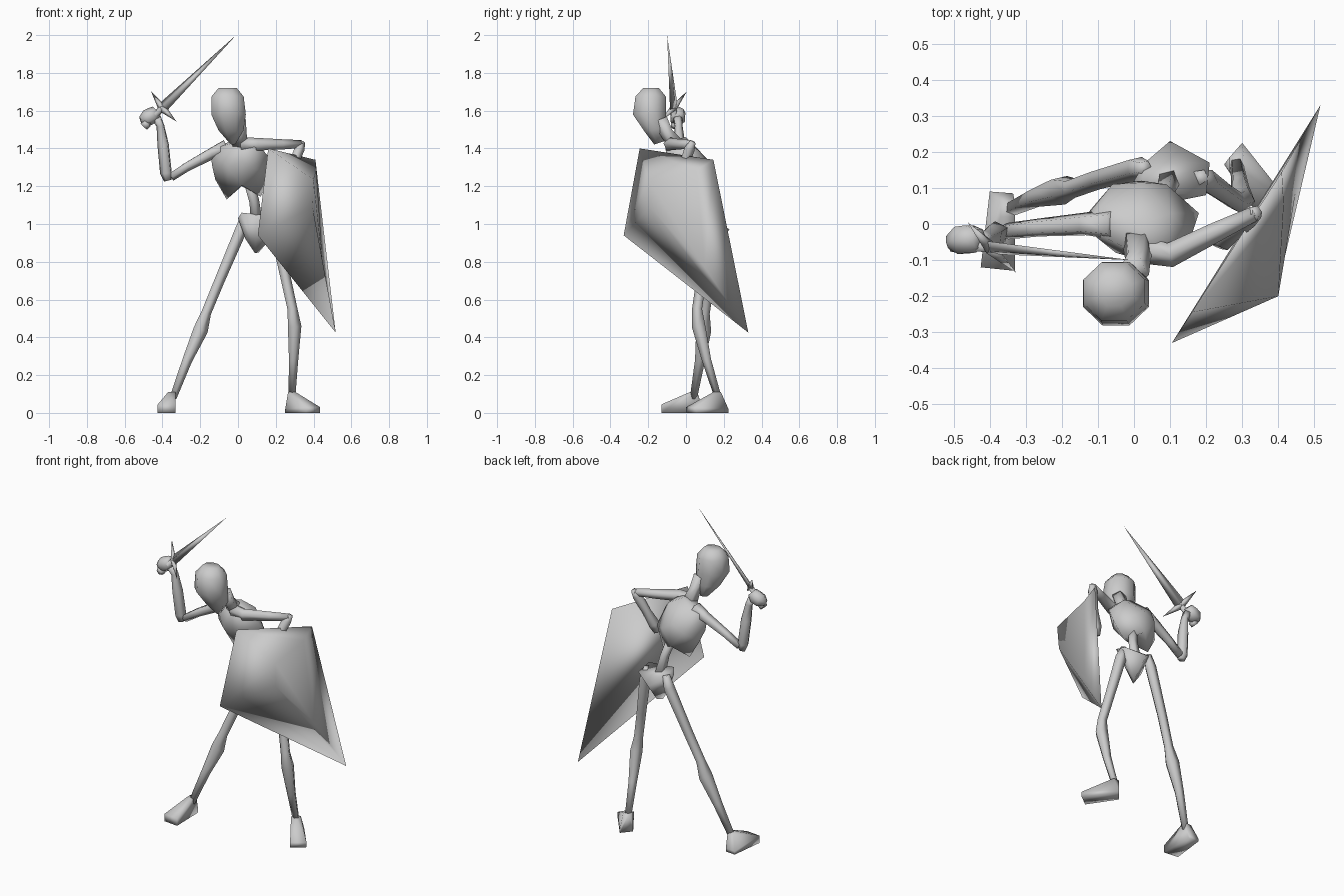
import bpy, bmesh, math
from mathutils import Vector as V

if "Cube" in bpy.data.objects:
    bpy.data.objects.remove(bpy.data.objects["Cube"])


def finish(name, bm):
    """Everything is smooth shaded, like soft low-poly figure parts."""
    bmesh.ops.recalc_face_normals(bm, faces=bm.faces[:])
    for f in bm.faces:
        f.smooth = True
    me = bpy.data.meshes.new(name)
    bm.to_mesh(me)
    bm.free()
    ob = bpy.data.objects.new(name, me)
    bpy.context.collection.objects.link(ob)
    return ob


def skin(name, rings):
    """Closed loft through rings of equal point count."""
    bm = bmesh.new()
    vs = [[bm.verts.new(p) for p in r] for r in rings]
    n = len(vs[0])
    for a, b in zip(vs, vs[1:]):
        for i in range(n):
            j = (i + 1) % n
            bm.faces.new((a[i], a[j], b[j], b[i]))
    bm.faces.new(vs[0])
    bm.faces.new(vs[-1])
    return finish(name, bm)


def limb(name, pts, sides=5):
    """Tapered tube along points (x, y, z, radius)."""
    c = [V(p[:3]) for p in pts]
    rings = []
    for i, p in enumerate(pts):
        t = (c[min(i + 1, len(c) - 1)] - c[max(i - 1, 0)]).normalized()
        u = t.cross(V((0.15, 1, 0.1))).normalized()
        w = t.cross(u)
        rings.append([c[i] + p[3] * (u * math.cos(k) + w * math.sin(k))
                      for k in (2 * math.pi * s / sides for s in range(sides))])
    return skin(name, rings)


def stack(name, levels, sides=8):
    """Loft of ellipses (x, y, z, rx, ry, forward tilt)."""
    rings = []
    for x, y, z, rx, ry, tilt in levels:
        rings.append([V((x + rx * math.cos(k), y + ry * math.sin(k),
                         z + tilt * math.sin(k)))
                      for k in (2 * math.pi * (s + .5) / sides for s in range(sides))])
    return skin(name, rings)


def add_hull(bm, pts):
    vs = [bm.verts.new(p) for p in pts]
    bmesh.ops.convex_hull(bm, input=vs)
    junk = [v for v in bm.verts if not v.link_faces]
    bmesh.ops.delete(bm, geom=junk, context='VERTS')


def hull(name, pts):
    bm = bmesh.new()
    add_hull(bm, pts)
    return finish(name, bm)


# head and neck
stack("head", [(-.055, -.185, 1.72, .052, .045, 0), (-.055, -.187, 1.675, .092, .087, 0),
               (-.05, -.193, 1.58, .099, .095, 0), (-.037, -.163, 1.5, .072, .062, .01),
               (-.027, -.14, 1.43, .017, .03, .01)])
limb("neck", [(.0, -.135, 1.55, .042), (.01, -.1, 1.48, .036), (.01, -.05, 1.42, .045)])

# ribcage: two halves welded on the midline, notched below
mid = [(.02, y, z) for y, z in ((-.09, 1.44), (-.0, 1.46), (-.1, 1.33), (-.035, 1.205),
                                (.115, 1.34), (.12, 1.2))]
halves = ([(-.15, -.0, 1.395), (-.135, .0, 1.30), (-.12, .04, 1.235), (-.06, .05, 1.13),
           (-.05, -.08, 1.3), (-.06, .11, 1.3), (-.08, .05, 1.41)],
          [(.1, -.11, 1.425), (.16, -.03, 1.36), (.18, .03, 1.26), (.12, .055, 1.145),
           (.07, -.1, 1.3), (.09, .11, 1.29), (.1, .03, 1.42)])
bm = bmesh.new()
for half in halves:
    part = bmesh.new()
    add_hull(part, mid + half)
    seam = [f for f in part.faces if all(abs(v.co.x - .02) < 1e-5 for v in f.verts)]
    bmesh.ops.delete(part, geom=seam, context='FACES')
    tmp = bpy.data.meshes.new("tmp")
    part.to_mesh(tmp)
    part.free()
    bm.from_mesh(tmp)
    bpy.data.meshes.remove(tmp)
bmesh.ops.remove_doubles(bm, verts=bm.verts[:], dist=1e-4)
finish("ribcage", bm)

limb("spine", [(.05, .05, 1.25, .03), (.085, .09, 1.12, .028), (.1, .13, .98, .035)])

# pelvis
hull("pelvis", [(.0, .12, 1.03), (.02, .09, 1.06), (.03, .17, 1.02), (.1, .23, .97),
                (.21, .17, 1.01), (.2, .08, 1.04), (.1, .06, 1.03), (.09, .1, .845),
                (.11, .13, .85), (.04, .11, .92), (.17, .13, .92)])

# legs
limb("right_leg", [(.03, .155, 1.03, .022), (.01, .155, .96, .034), (-.1, .125, .7, .029),
                   (-.17, .1, .53, .028), (-.2, .095, .44, .042), (-.27, .075, .28, .028),
                   (-.345, .04, .08, .02)])
limb("left_leg", [(.18, .13, 1.03, .022), (.2, .12, .96, .034), (.25, .085, .72, .029),
                  (.287, .06, .55, .028), (.298, .068, .46, .038), (.293, .11, .28, .026),
                  (.285, .165, .1, .02)])


def foot(name, ankle, sole, toe_z):
    a = V(ankle)
    pts = [a + V((dx, dy, 0)) for dx in (-.02, .02) for dy in (-.02, .02)]
    pts += [V((x, y, .0)) for x, y in sole]
    pts += [V((x, y, toe_z)) for x, y in sole[:2]]
    pts += [V((x, y, .02)) for x, y in sole[2:]]
    hull(name, pts)


foot("right_foot", (-.35, .04, .11), [(-.425, -.12), (-.33, -.13), (-.335, .085), (-.4, .09)], .045)
foot("left_foot", (.285, .165, .11), [(.435, .055), (.36, .0), (.25, .165), (.3, .225)], .03)

# arms
limb("right_arm", [(-.06, .0, 1.41, .045), (-.14, .0, 1.375, .033), (-.27, -.01, 1.305, .026),
                   (-.355, -.02, 1.25, .024)])
limb("right_forearm", [(-.37, -.025, 1.23, .022), (-.38, -.025, 1.27, .033),
                       (-.395, -.035, 1.42, .032), (-.41, -.04, 1.52, .022),
                       (-.43, -.045, 1.56, .026)])
limb("right_hand", [(-.43, -.04, 1.6, .03), (-.455, -.042, 1.575, .044),
                    (-.485, -.045, 1.56, .044), (-.515, -.05, 1.55, .02)], 6)
limb("left_arm", [(.02, -.07, 1.42, .04), (.1, -.085, 1.42, .036), (.23, -.02, 1.42, .029),
                  (.335, .03, 1.422, .022)])
limb("left_forearm", [(.338, .035, 1.435, .018), (.325, .02, 1.4, .029), (.285, -.015, 1.3, .026),
                      (.25, -.04, 1.22, .034), (.235, -.05, 1.17, .02)])

# sword: diamond blade, cross guard and grip
base, tip = V((-.4, -.065, 1.615)), V((-.01, -.1, 2.0))
axis = (tip - base).normalized()
guard = V((.135, -.14, -.16)) / 2
across = guard.normalized()
flat = axis.cross(across).normalized()
hull("sword_blade", [tip] + [base + d for d in (across * .034, across * -.034,
                                                flat * .013, flat * -.013)])
for name, s in (("guard_upper", -1), ("guard_lower", 1)):
    hull("sword_" + name, [base + guard * s + axis * .01] +
         [base + d for d in (axis * .02, axis * -.025, flat * .02, flat * -.02)] +
         [base - guard * s * .1])
limb("sword_grip", [(*(base + axis * .01), .016), (*(base - axis * .11), .016),
                    (*(base - axis * .115), .026), (*(base - axis * .14), .024)], 6)

# shield: flat-backed kite rim with a raised boss
rim = [(.16, -.245, 1.4), (.41, .145, 1.34), (.517, .33, .425), (.105, -.33, .94)]
boss = [(.4, -.2, 1.235), (.415, .055, 1.285), (.45, .1, .77), (.395, -.19, 1.09)]
bm = bmesh.new()
r = [bm.verts.new(p) for p in rim]
b = [bm.verts.new(p) for p in boss]
bm.faces.new(b)
bm.faces.new(r[::-1])
for i in range(4):
    j = (i + 1) % 4
    bm.faces.new((r[i], r[j], b[j], b[i]))
finish("shield", bm)
